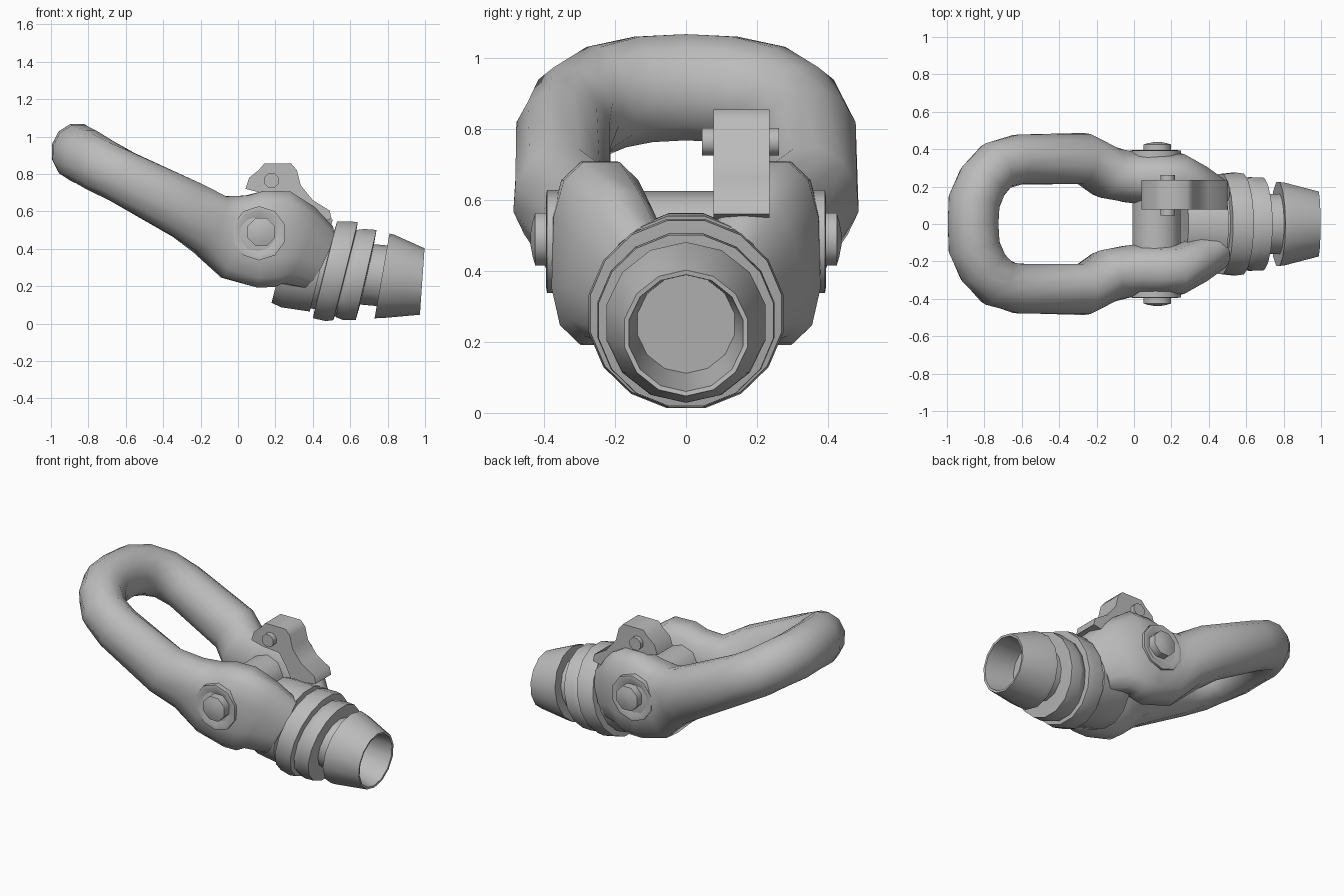
import bpy, bmesh, math
from mathutils import Vector

if "Cube" in bpy.data.objects:
    bpy.data.objects.remove(bpy.data.objects["Cube"])

steel = bpy.data.materials.new("grey_steel")
steel.diffuse_color = (0.5, 0.5, 0.5, 1)
steel.use_nodes = True
steel.node_tree.nodes["Principled BSDF"].inputs["Base Color"].default_value = steel.diffuse_color


def finish(name, bm, angle=40):
    bmesh.ops.recalc_face_normals(bm, faces=bm.faces)
    me = bpy.data.meshes.new(name)
    bm.to_mesh(me)
    bm.free()
    ob = bpy.data.objects.new(name, me)
    bpy.context.collection.objects.link(ob)
    me.materials.append(steel)
    bpy.ops.object.select_all(action='DESELECT')
    bpy.context.view_layer.objects.active = ob
    ob.select_set(True)
    bpy.ops.object.shade_smooth_by_angle(angle=math.radians(angle))
    return ob


def loft(name, rings, angle=40):
    """Skin a list of equal-length point rings and cap both ends."""
    bm = bmesh.new()
    vs = [[bm.verts.new(p) for p in r] for r in rings]
    n = len(vs[0])
    for a, b in zip(vs, vs[1:]):
        for i in range(n):
            j = (i + 1) % n
            bm.faces.new((a[i], a[j], b[j], b[i]))
    bm.faces.new(vs[0])
    bm.faces.new(vs[-1])
    return finish(name, bm, angle)


def tilted(name, stations, sides=16):
    """Turned part along x: (centre x, centre z, radius, tilt in degrees)."""
    rings = []
    for x, z, r, t in stations:
        t = math.radians(t)
        rings.append([Vector((x + r * math.sin(a) * math.sin(t), r * math.cos(a),
                              z + r * math.sin(a) * math.cos(t)))
                      for a in (2 * math.pi * (i + 0.5) / sides for i in range(sides))])
    return loft(name, rings, 50)


def turned_y(name, cx, cz, profile, sides):
    """Turned part along y: (y, radius)."""
    return loft(name, [[Vector((cx + r * math.cos(a), y, cz + r * math.sin(a)))
                        for a in (2 * math.pi * (i + 0.5) / sides for i in range(sides))]
                       for y, r in profile], 46)


# Bow loop with eyes and fork arms: x, y, z, half width, half height, roundness
half = [(-.855, .12, .912, .143, .155, 1), (-.81, .225, .89, .14, .153, 1),
        (-.735, .31, .845, .138, .148, 1), (-.62, .345, .785, .137, .147, 1),
        (-.27, .35, .605, .14, .165, 1), (-.15, .28, .53, .145, .175, .95),
        (-.02, .25, .465, .14, .235, .8), (.12, .245, .45, .137, .265, .72),
        (.23, .245, .452, .137, .265, .72), (.31, .21, .42, .125, .23, .85),
        (.42, .15, .355, .11, .19, .95)]
path = ([(x, -y, z, a, b, p) for x, y, z, a, b, p in reversed(half)]
        + [(-.86, 0, .918, .14, .155, 1)] + half)
pts = [Vector(s[:3]) for s in path]
rings = []
for k, (_, _, _, a, b, p) in enumerate(path):
    t = (pts[min(k + 1, len(pts) - 1)] - pts[max(k - 1, 0)]).normalized()
    u = t.cross(Vector((0, 0, 1))).normalized()
    v = u.cross(t)
    ring = []
    for i in range(12):
        w = 2 * math.pi * (i + 0.5) / 12
        c, s = math.cos(w), math.sin(w)
        ring.append(pts[k] + u * a * math.copysign(abs(c) ** p, c)
                    + v * b * math.copysign(abs(s) ** p, s))
    rings.append(ring)
loft("bow_loop", rings, 60)

# Fork base, joining both arms
tilted("fork_base", [(.235, .335, .235, 14), (.29, .325, .25, 14), (.445, .31, .258, 14)])

# Swivel collars with a groove between them
tilted("collar_large", [(.43, .29, .22, 14), (.463, .288, .22, 14), (.465, .288, .272, 14),
                        (.535, .28, .28, 14), (.575, .28, .275, 14), (.58, .275, .21, 14)])
tilted("collar_small", [(.56, .275, .21, 14), (.58, .268, .245, 14), (.62, .262, .255, 13),
                        (.685, .26, .252, 13), (.69, .26, .16, 13)])

# Neck and hollow end socket
tilted("neck", [(.67, .265, .165, 12), (.78, .255, .165, 12)], 14)
tilted("end_socket", [(.775, .255, .15, 10), (.77, .255, .23, 10), (.80, .252, .226, 9),
                      (.985, .225, .178, 4), (.983, .225, .165, 4), (.79, .25, .14, 9)], 14)

# Cross pin with washers and heads
turned_y("cross_pin", .12, .49, [(-.25, .135), (.25, .135)], 10)
for side, label in ((-1, "front"), (1, "back")):
    turned_y(label + "_washer", .113, .483,
             [(side * y, r) for y, r in ((.33, .145), (.392, .145), (.395, .125), (.375, .09))], 10)
    turned_y(label + "_pin_head", .125, .49,
             [(side * y, r) for y, r in ((.36, .08), (.425, .08), (.432, .055), (.438, .02))], 8)

# Latch lever and its small pivot pin
profile = [(.04, .72), (.06, .78), (.11, .82), (.14, .855), (.285, .855), (.315, .82),
           (.335, .74), (.40, .66), (.49, .605), (.50, .56), (.33, .53), (.29, .61),
           (.24, .69), (.12, .70)]
bm = bmesh.new()
face = bm.faces.new([bm.verts.new((x, .078, z)) for x, z in profile])
ext = bmesh.ops.extrude_face_region(bm, geom=[face])
bmesh.ops.translate(bm, vec=(0, .157, 0),
                    verts=[g for g in ext["geom"] if isinstance(g, bmesh.types.BMVert)])
finish("latch_lever", bm, 60)
turned_y("latch_pin", .18, .765, [(.045, .042), (.262, .042)], 8)
